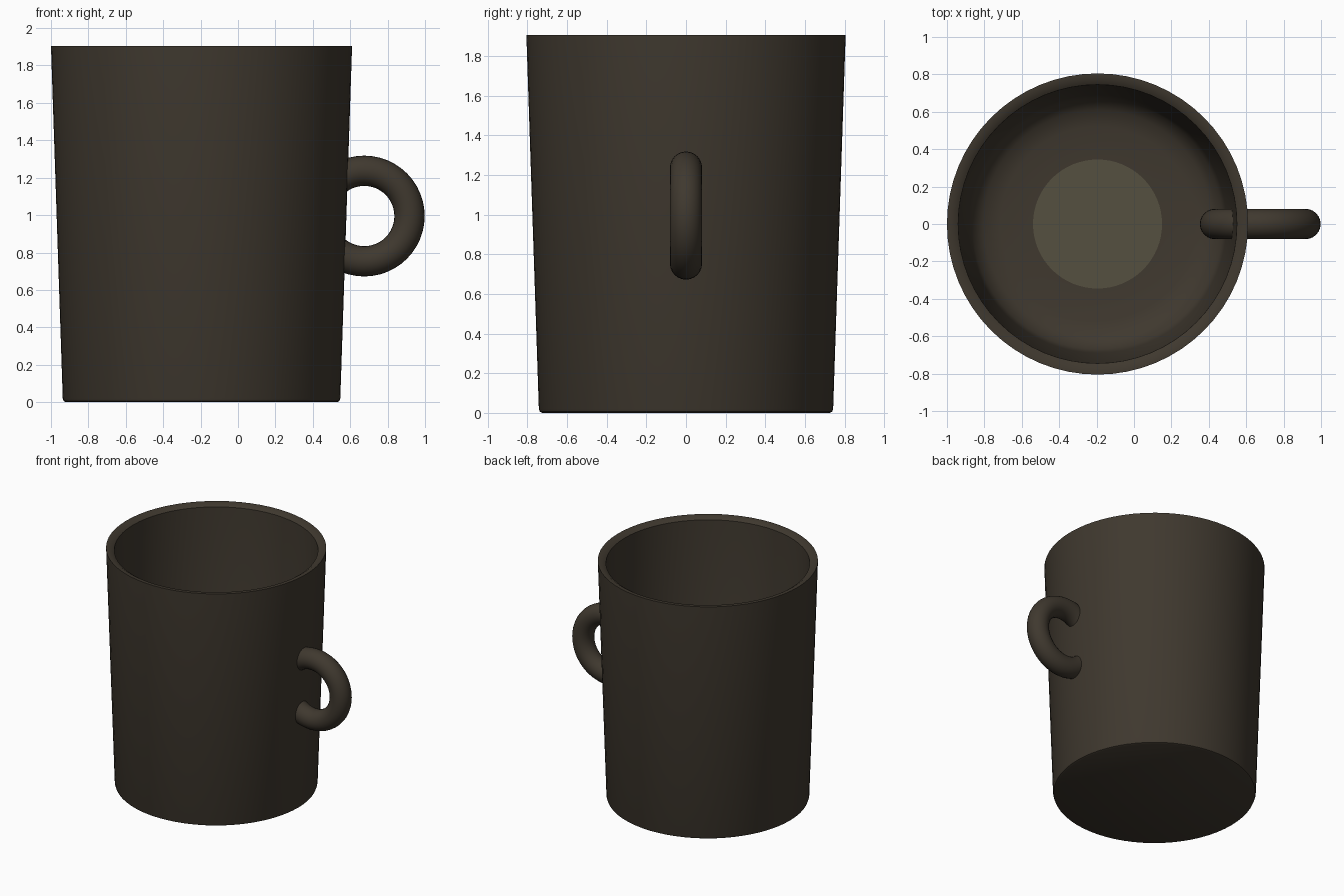
import bpy, bmesh
from math import radians, sin, cos, tau

if "Cube" in bpy.data.objects:
    bpy.data.objects.remove(bpy.data.objects["Cube"])

AXIS_X = -0.195  # the cup sits left of centre so cup plus handle is centred
SIDES = 64


def material(name, rgb):
    m = bpy.data.materials.new(name)
    m.diffuse_color = (*rgb, 1)
    m.use_nodes = True
    m.node_tree.nodes["Principled BSDF"].inputs["Base Color"].default_value = m.diffuse_color
    return m


def finish(ob, mat, angle=35):
    ob.data.materials.append(mat)
    bpy.ops.object.select_all(action='DESELECT')
    ob.select_set(True)
    bpy.context.view_layer.objects.active = ob
    bpy.ops.object.shade_smooth_by_angle(angle=radians(angle))


def lathe(name, profile, mat, cap_start=False):
    """Spin (radius, z) points around the cup axis."""
    bm = bmesh.new()
    rings = [[bm.verts.new((r * cos(tau * i / SIDES), r * sin(tau * i / SIDES), z))
              for i in range(SIDES)] for r, z in profile]
    for a, b in zip(rings, rings[1:]):
        for i in range(SIDES):
            j = (i + 1) % SIDES
            bm.faces.new((a[i], a[j], b[j], b[i]))
    if cap_start:
        bm.faces.new(rings[0][::-1])
    me = bpy.data.meshes.new(name)
    bm.to_mesh(me)
    bm.free()
    ob = bpy.data.objects.new(name, me)
    ob.location.x = AXIS_X
    bpy.context.collection.objects.link(ob)
    finish(ob, mat)
    return ob


clay = material("dark_brown", (0.05, 0.04, 0.028))
olive = material("olive", (0.09, 0.08, 0.05))

# Cup: base, bevelled foot, tapered outer wall, rim, inner wall, rounded floor
lathe("cup_body", [
    (0.725, 0.0), (0.737, 0.006), (0.742, 0.02),
    (0.805, 1.905), (0.775, 1.905), (0.745, 1.885),
    (0.69, 0.22), (0.67, 0.14), (0.61, 0.085), (0.52, 0.065), (0.345, 0.06),
], clay, cap_start=True)

# Flat disc in the middle of the inside floor
bpy.ops.mesh.primitive_circle_add(vertices=SIDES, radius=0.345, fill_type='NGON',
                                  location=(AXIS_X, 0, 0.06))
floor_disc = bpy.context.object
floor_disc.name = "floor_disc"
finish(floor_disc, olive)

# Ring handle, passing through the wall
bpy.ops.mesh.primitive_torus_add(major_radius=0.242, minor_radius=0.081,
                                 major_segments=48, minor_segments=24,
                                 location=(0.675, 0, 0.995),
                                 rotation=(radians(90), 0, 0))
handle = bpy.context.object
handle.name = "handle"
finish(handle, clay, 60)
